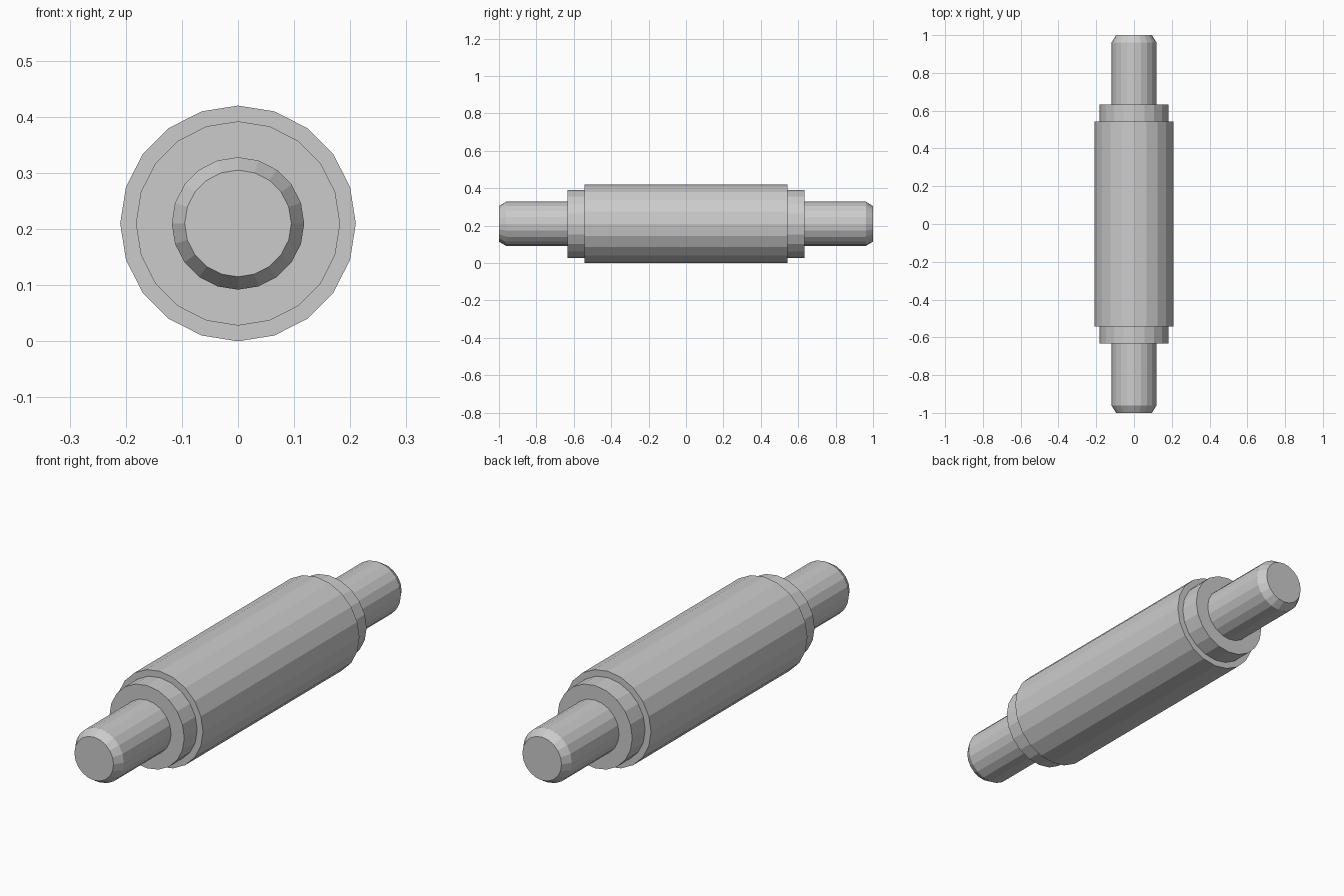
import bpy, bmesh
from math import sin, cos, tau

if "Cube" in bpy.data.objects:
    bpy.data.objects.remove(bpy.data.objects["Cube"])

SIDES = 20
AXIS_Z = 0.21

# Half profile from the middle outwards: (radius, y)
half = [(0.21, 0.543), (0.182, 0.543), (0.182, 0.633),
        (0.118, 0.633), (0.118, 0.962), (0.095, 1.0)]
# Mirror the profile to get both ends of the shaft
profile = [(r, -y) for r, y in reversed(half)] + half


def lathe(name, profile, sides):
    """Revolve a (radius, y) profile around the y axis and cap both ends."""
    bm = bmesh.new()
    rings = []
    for r, y in profile:
        rings.append([bm.verts.new((r * sin(tau * i / sides), y,
                                    AXIS_Z + r * cos(tau * i / sides)))
                      for i in range(sides)])
    for a, b in zip(rings, rings[1:]):
        for i in range(sides):
            j = (i + 1) % sides
            bm.faces.new((a[i], a[j], b[j], b[i]))
    bm.faces.new(rings[0])
    bm.faces.new(rings[-1])
    bmesh.ops.recalc_face_normals(bm, faces=bm.faces)
    mesh = bpy.data.meshes.new(name)
    bm.to_mesh(mesh)
    bm.free()
    obj = bpy.data.objects.new(name, mesh)
    bpy.context.collection.objects.link(obj)
    return obj


# Stepped roller: thick barrel, collars and chamfered end pins
lathe("stepped_roller", profile, SIDES)
